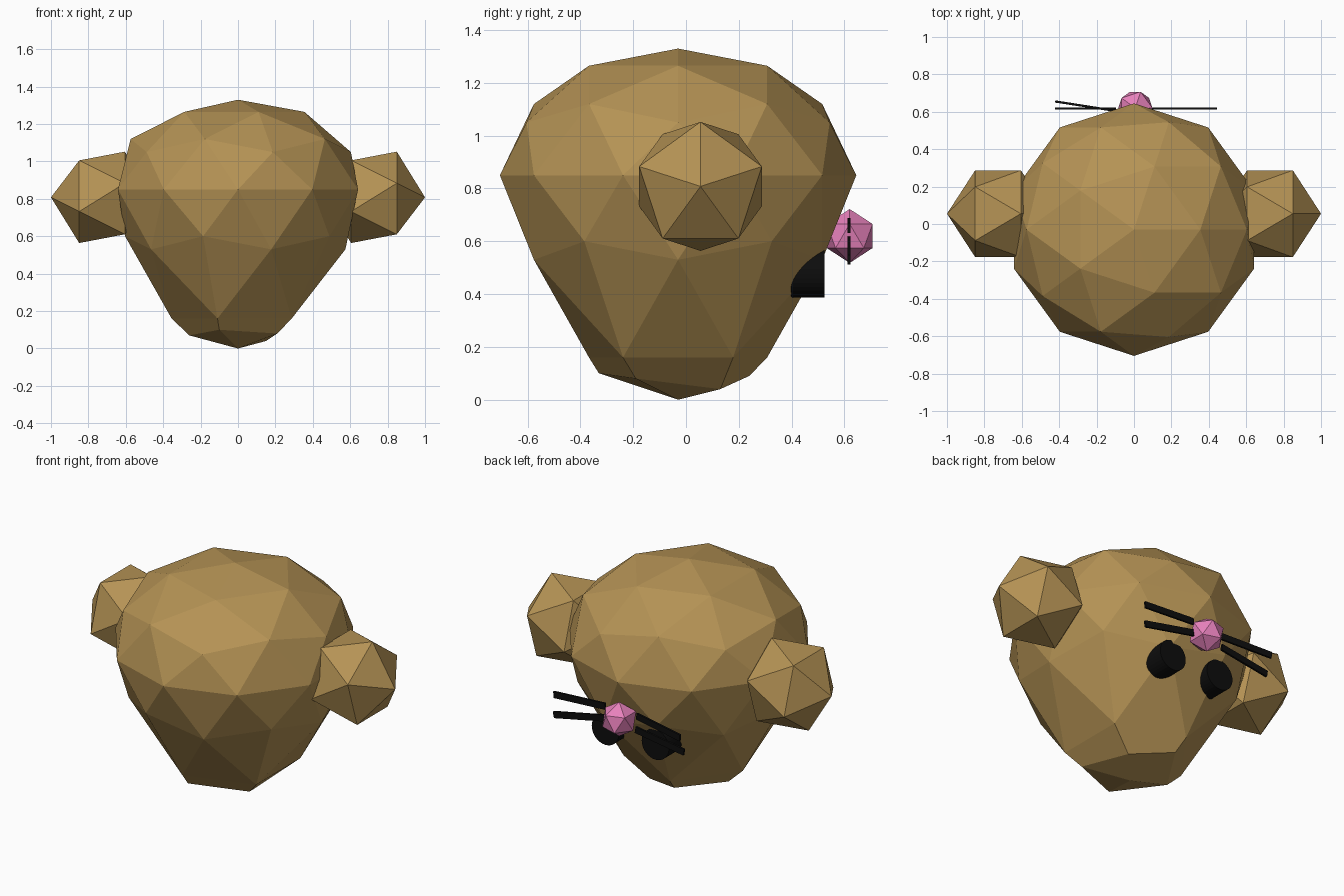
import bpy, bmesh
from math import pi, atan2, hypot
from mathutils import Matrix, Vector

if "Cube" in bpy.data.objects:
    bpy.data.objects.remove(bpy.data.objects["Cube"])


def material(name, rgb):
    m = bpy.data.materials.new(name)
    m.diffuse_color = (*rgb, 1)
    m.use_nodes = True
    m.node_tree.nodes["Principled BSDF"].inputs["Base Color"].default_value = m.diffuse_color
    return m


FUR = material("brown", (0.46, 0.29, 0.09))
PINK = material("pink", (0.80, 0.22, 0.50))
BLACK = material("black", (0.004, 0.004, 0.004))


def add_object(name, bm, mat):
    bmesh.ops.recalc_face_normals(bm, faces=bm.faces[:])
    me = bpy.data.meshes.new(name)
    bm.to_mesh(me)
    bm.free()
    me.materials.append(mat)
    ob = bpy.data.objects.new(name, me)
    bpy.context.collection.objects.link(ob)
    return ob


def icosahedron(name, loc, radius, mat, rot=Matrix.Identity(4)):
    bm = bmesh.new()
    bmesh.ops.create_icosphere(bm, subdivisions=1, radius=radius,
                               matrix=Matrix.Translation(loc) @ rot)
    return add_object(name, bm, mat)


# Head: faceted sphere, flattened on top and drawn out below
LEVELS = [(-1, 0), (-0.851, 0.16), (-0.526, 0.53), (-0.447, 0.60), (0, 0.85),
          (0.447, 1.05), (0.526, 1.12), (0.851, 1.265), (1, 1.33)]
HEAD_Y = -0.03
bm = bmesh.new()
bmesh.ops.create_icosphere(bm, subdivisions=2, radius=1)
for v in bm.verts:
    z = min(LEVELS, key=lambda p: abs(p[0] - v.co.z))[1]
    v.co = Vector((v.co.x * 0.675, v.co.y * 0.675 + HEAD_Y, z))

# Chin: replace the bottom fan by a bevelled ring and a shallow point
pole = min(bm.verts, key=lambda v: v.co.z)
ring = sorted((e.other_vert(pole) for e in pole.link_edges),
              key=lambda v: atan2(v.co.y - HEAD_Y, v.co.x) % (2 * pi))
bmesh.ops.delete(bm, geom=[pole], context='VERTS')
# order: back right, back left, left, front left, front right
inner = [bm.verts.new(p) for p in [(0.15, 0.13, 0.04), (-0.09, 0.24, 0.09),
         (-0.26, -0.03, 0.07), (-0.10, -0.33, 0.10), (0.21, -0.19, 0.08)]]
tip = bm.verts.new((0, HEAD_Y, 0))
for i in range(5):
    j = (i + 1) % 5
    bm.faces.new((ring[i], ring[j], inner[j], inner[i]))
    bm.faces.new((inner[i], inner[j], tip))
add_object("head", bm, FUR)

# Ears
turn = Matrix.Rotation(pi, 4, 'X') @ Matrix.Rotation(pi / 2, 4, 'Y')
for side, x in (("right", 0.727), ("left", -0.727)):
    icosahedron(f"ear_{side}", (x, 0.055, 0.808), 0.273, FUR, turn)

# Nose
icosahedron("nose", (0.007, 0.62, 0.62), 0.102, PINK)

# Eyes: short discs set into the back slope
for side, x in (("right", 0.165), ("left", -0.165)):
    bm = bmesh.new()
    bmesh.ops.create_cone(
        bm, cap_ends=True, segments=32, radius1=0.09, radius2=0.09, depth=0.2,
        matrix=Matrix.Translation((x, 0.425, 0.477)) @ Matrix.Rotation(pi / 2, 4, 'X'))
    add_object(f"eye_{side}", bm, BLACK)


# Whiskers: thin flat strips running out from the nose
def whisker(name, a, b):
    a, b = Vector(a), Vector(b)
    d = b - a
    rot = (Matrix.Rotation(atan2(d.y, d.x), 4, 'Z')
           @ Matrix.Rotation(-atan2(d.z, hypot(d.x, d.y)), 4, 'Y'))
    bm = bmesh.new()
    bmesh.ops.create_cube(bm, size=1, matrix=Matrix.Translation((a + b) / 2) @ rot
                          @ Matrix.Diagonal((d.length, 0.012, 0.038, 1)))
    add_object(name, bm, BLACK)


whisker("whisker_right_upper", (0.10, 0.617, 0.67), (0.44, 0.617, 0.65))
whisker("whisker_right_lower", (0.10, 0.617, 0.60), (0.44, 0.617, 0.53))
whisker("whisker_left_upper", (-0.10, 0.605, 0.66), (-0.42, 0.655, 0.635))
whisker("whisker_left_lower", (-0.10, 0.617, 0.585), (-0.42, 0.617, 0.535))
